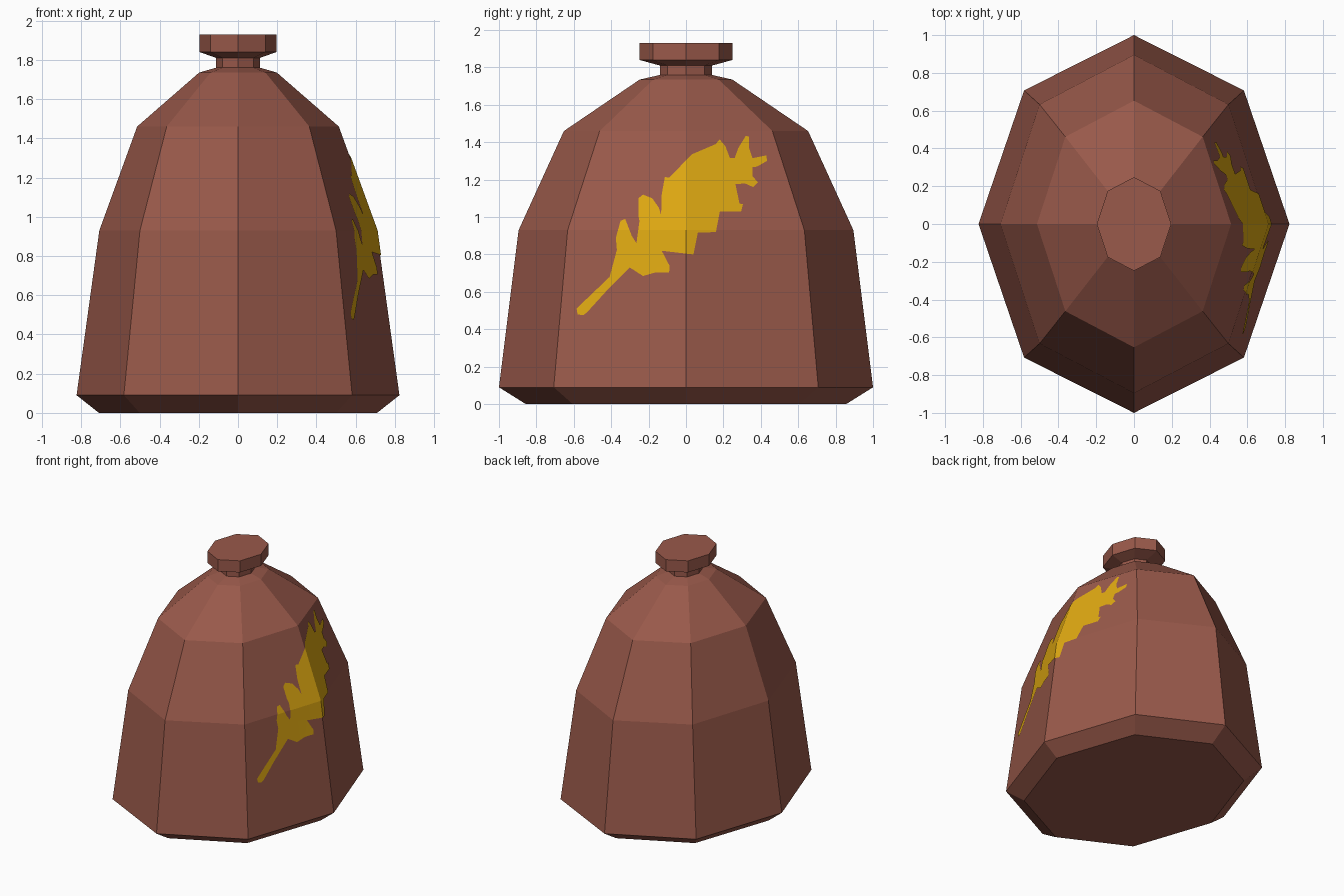
import bpy, bmesh, math
from mathutils import Vector
from mathutils.bvhtree import BVHTree

if "Cube" in bpy.data.objects:
    bpy.data.objects.remove(bpy.data.objects["Cube"])


def material(name, rgb):
    m = bpy.data.materials.new(name)
    m.diffuse_color = (*rgb, 1)
    m.use_nodes = True
    m.node_tree.nodes["Principled BSDF"].inputs["Base Color"].default_value = m.diffuse_color
    return m


brown = material("clay brown", (0.319, 0.100, 0.069))
gold = material("golden yellow", (0.730, 0.392, 0.006))


def add_object(name, bm, mat):
    mesh = bpy.data.meshes.new(name)
    bm.to_mesh(mesh)
    mesh.materials.append(mat)
    obj = bpy.data.objects.new(name, mesh)
    bpy.context.collection.objects.link(obj)
    return obj


def octagon_loft(rings):
    """Closed eight-sided solid through rings of (x radius, y radius, z)."""
    bm = bmesh.new()
    loops = []
    for rx, ry, z in rings:
        loops.append([bm.verts.new((rx * math.cos(i * math.pi / 4),
                                    ry * math.sin(i * math.pi / 4), z))
                      for i in range(8)])
    for low, high in zip(loops, loops[1:]):
        for i in range(8):
            j = (i + 1) % 8
            bm.faces.new((low[i], low[j], high[j], high[i]))
    bm.faces.new(loops[0][::-1])
    bm.faces.new(loops[-1])
    return bm


# Faceted bottle body with a short neck
body = octagon_loft([(0.709, 0.856, 0), (0.823, 1.0, 0.09), (0.707, 0.895, 0.93),
                     (0.514, 0.653, 1.46), (0.198, 0.248, 1.735),
                     (0.112, 0.139, 1.76), (0.112, 0.139, 1.815)])
add_object("bottle_body", body, brown)

# Flared stopper
cap = octagon_loft([(0.112, 0.139, 1.81), (0.197, 0.248, 1.84), (0.197, 0.248, 1.93)])
add_object("stopper", cap, brown)
cap.free()

# Oak leaf outline in (y, z) hundredths, clockwise from the stem end
LEAF = [(-58, 48), (-58.5, 51), (-55.5, 54), (-33, 75.5), (-37, 83), (-37.5, 89),
        (-35, 98), (-32.5, 99), (-29, 90), (-26.5, 86), (-23, 88.5),
        (-25.5, 101), (-25.5, 110), (-23, 112), (-18, 110), (-14.5, 105), (-13.3, 101),
        (-13, 112), (-11.3, 121.5), (-9, 121), (-5, 117), (-2.5, 110), (-1, 105),
        (-0.2, 114), (-1.8, 120), (0, 126), (3, 133.5), (7, 132), (10, 124), (11.5, 119.5),
        (14, 123.5), (15.5, 130), (15.8, 139), (18, 141.5), (21, 138), (23.5, 131.5),
        (26, 131.5), (28, 137), (32, 143.5), (33.7, 143), (33.7, 137), (35.5, 131.5),
        (43, 133), (43.3, 130), (38, 127), (34.5, 126.5), (35.5, 122), (38.5, 118.5),
        (36, 116), (31.5, 118), (26, 117.5), (23, 113.5), (25, 107.5), (30.5, 107),
        (29.5, 103), (16, 103), (16, 92), (3, 91.5), (4, 80), (-13, 82),
        (-14, 78), (-8.8, 74), (-9, 70.5), (-16, 70.5), (-23, 68.5), (-30, 73),
        (-43, 60), (-53, 49), (-55, 47.5)]
leaf = bmesh.new()
leaf.faces.new([leaf.verts.new((2, y / 100, z / 100)) for y, z in LEAF])
bmesh.ops.triangulate(leaf, faces=leaf.faces[:])

# Cut the leaf along the body's creases and a fine grid, so it can bend
cuts = [((0, k * 0.1, 0), (0, 1, 0)) for k in range(-5, 5)]
cuts += [((0, 0, 0.93 + k * 0.1), (0, 0, 1)) for k in range(-4, 6)]
for co, no in cuts:
    bmesh.ops.bisect_plane(leaf, geom=leaf.verts[:] + leaf.edges[:] + leaf.faces[:],
                           dist=1e-5, plane_co=co, plane_no=no)

# Lay the leaf on the right side of the body, just above the surface
tree = BVHTree.FromBMesh(body)
for v in leaf.verts:
    hit = tree.ray_cast(v.co, Vector((-1, 0, 0)))[0]
    if hit:
        v.co.x = hit.x + 0.005
leaf.normal_update()
for f in leaf.faces:
    if f.normal.x < 0:
        f.normal_flip()
add_object("oak_leaf", leaf, gold)
leaf.free()
body.free()
